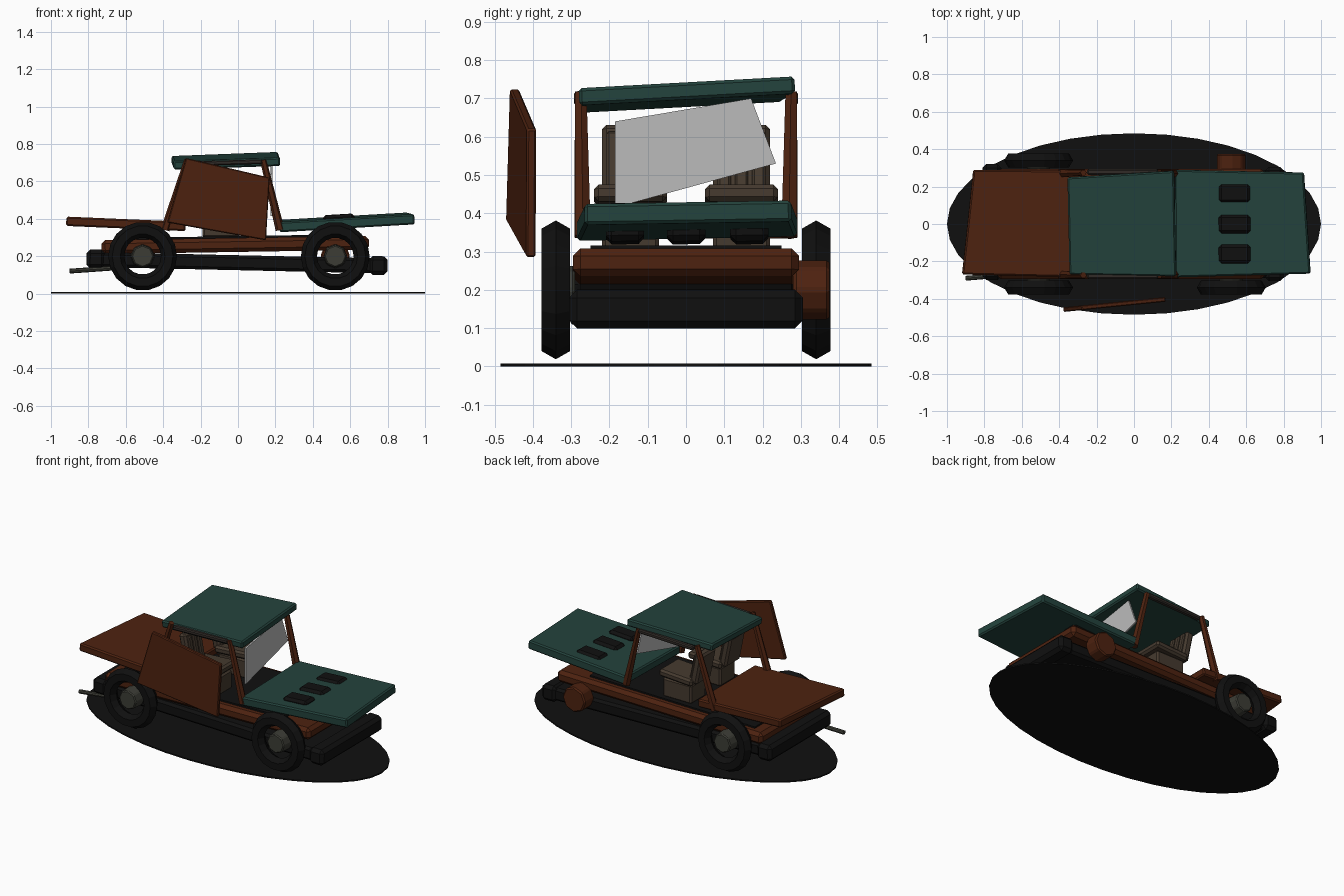
import bpy, bmesh, math
from mathutils import Matrix, Vector, Euler

cube = bpy.data.objects.get("Cube")
if cube:
    bpy.data.objects.remove(cube, do_unlink=True)


def material(name, *rgb):
    m = bpy.data.materials.new(name)
    m.use_nodes = True
    m.diffuse_color = (*rgb, 1)
    bsdf = m.node_tree.nodes["Principled BSDF"]
    bsdf.inputs["Base Color"].default_value = (*rgb, 1)
    bsdf.inputs["Roughness"].default_value = 0.9
    return m


RUST = material("rust", .075, .016, .005)
TEAL = material("faded teal", .017, .056, .046)
BLACK = material("soot black", .005, .005, .005)
METAL = material("dull metal", .045, .046, .036)
SEAT = material("worn seat", .06, .042, .028)
TRIM = material("roof trim", .03, .024, .02)
GLASS = material("clouded glass", .5, .5, .5)


def finish(name, bm, mat, loc=(0, 0, 0), rot=(0, 0, 0), bevel=0):
    bmesh.ops.recalc_face_normals(bm, faces=bm.faces)
    mesh = bpy.data.meshes.new(name)
    bm.to_mesh(mesh)
    bm.free()
    mesh.materials.append(mat)
    ob = bpy.data.objects.new(name, mesh)
    bpy.context.collection.objects.link(ob)
    ob.location, ob.rotation_euler = loc, rot
    if bevel:
        mod = ob.modifiers.new("chamfer", "BEVEL")
        mod.width, mod.segments = bevel, 1
    return ob


def box(name, size, loc, mat, rot=(0, 0, 0), bevel=.01):
    bm = bmesh.new()
    bmesh.ops.create_cube(bm, size=1)
    bmesh.ops.scale(bm, vec=size, verts=bm.verts)
    return finish(name, bm, mat, loc, rot, bevel)


def panel(name, outline, thick, mat, loc=(0, 0, 0), rot=(0, 0, 0), bevel=.008):
    """Flat outline given a thickness centred on its own plane."""
    bm = bmesh.new()
    face = bm.faces.new([bm.verts.new((u, v, -thick / 2)) for u, v in outline])
    ext = bmesh.ops.extrude_face_region(bm, geom=[face])
    top = [g for g in ext["geom"] if isinstance(g, bmesh.types.BMVert)]
    bmesh.ops.translate(bm, vec=(0, 0, thick), verts=top)
    return finish(name, bm, mat, loc, rot, bevel)


def rod(name, a, b, r1, r2, sides, mat, bevel=0):
    """Tapered cylinder from point a to point b."""
    a, b = Vector(a), Vector(b)
    bm = bmesh.new()
    bmesh.ops.create_cone(bm, cap_ends=True, segments=sides, radius1=r1,
                          radius2=r2, depth=(b - a).length)
    rot = (b - a).to_track_quat("Z", "Y").to_euler()
    return finish(name, bm, mat, (a + b) / 2, rot, bevel)


def tyre(name, loc, major=.141, minor=.043, steps=18, sides=6):
    bm = bmesh.new()
    rings = []
    for i in range(steps):
        t = math.tau * i / steps
        ring = []
        for j in range(sides):
            p = math.tau * j / sides
            r = major + minor * math.cos(p)
            ring.append(bm.verts.new((r * math.cos(t), minor * math.sin(p), r * math.sin(t))))
        rings.append(ring)
    for i in range(steps):
        a, b = rings[i], rings[(i + 1) % steps]
        for j in range(sides):
            k = (j + 1) % sides
            bm.faces.new((a[j], a[k], b[k], b[j]))
    return finish(name, bm, BLACK, loc)


# scorched ground patch
steps = 36
panel("ground_stain", [(math.cos(math.tau * i / steps), .485 * math.sin(math.tau * i / steps))
                       for i in range(steps)], .008, BLACK, (0, 0, .004), bevel=0)

# chassis, bumpers and lower body
box("chassis", (1.54, .58, .08), (0, 0, .165), BLACK, (0, .022, 0), .015)
box("front_bumper", (.1, .61, .1), (.75, 0, .15), BLACK, (0, .02, 0), .02)
box("rear_bumper", (.1, .62, .1), (-.76, .01, .185), BLACK, (0, .02, 0), .02)
box("lower_body", (1.43, .59, .075), (-.015, 0, .26), RUST, (0, -.016, 0), .02)
box("cabin_floor", (1.15, .5, .012), (-.08, 0, .3), BLACK, (0, -.016, 0), 0)

# wheels, one lost so its drum is bare
for end, x in (("rear", -.51), ("front", .52)):
    for side, s in (("left", 1), ("right", -1)):
        if end == "front" and s == 1:
            rod("bare_drum", (x, .28, .2), (x, .375, .2), .08, .08, 8, RUST, .008)
            continue
        tyre(f"{end}_{side}_tyre", (x, s * .34, .2))
        rod(f"{end}_{side}_hub", (x, s * .29, .2), (x, s * .372, .2), .065, .06, 8, METAL, .006)

# exhaust pipe
rod("exhaust_pipe", (-.9, -.29, .12), (-.66, -.27, .137), .013, .013, 8, METAL)

# hood with three vent blocks, rear deck and roof
panel("hood", [(.22, .29), (.22, -.285), (.945, -.265), (.91, .275)], .055, TEAL,
      (0, 0, .348), (.02, -.058, 0))
for i, y in enumerate((-.16, 0, .165)):
    box(f"hood_vent_{i + 1}", (.17, .1, .1), (.54, y, .373), BLACK, (.02, -.058, 0), .015)
panel("rear_deck", [(-.86, .29), (-.92, -.27), (-.28, -.285), (-.28, .285)], .05, RUST,
      (0, 0, .347), (0, .043, 0))
panel("roof", [(-.355, .25), (-.345, -.27), (.225, -.28), (.215, .285)], .045, TEAL,
      (0, 0, .712), (.055, -.035, 0))

# pillars and roof rails
for side, s in (("left", 1), ("right", -1)):
    rod(f"front_{side}_pillar", (.225, s * .27, .34), (.135, s * .275, .715), .024, .017, 6, RUST)
    rod(f"rear_{side}_pillar", (-.39, s * .27, .34), (-.27, s * .275, .715), .024, .017, 6, RUST)
    box(f"{side}_roof_rail", (.38, .03, .025), (-.06, s * .278, .7), TRIM, (0, -.03, 0), .006)

# slipped windscreen and door hanging clear of the body
panel("windscreen", [(-.185, .64), (-.185, .415), (.235, .53), (.17, .70)], .01, GLASS,
      (.18, 0, 0), (math.pi / 2, 0, math.pi / 2), 0)
panel("loose_door", [(-.18, .725), (-.28, .38), (.25, .285), (.27, .62)], .025, RUST,
      (-.1, -.43, 0), (math.pi / 2, 0, .1), .005)

# seats
for side, y in (("left", .145), ("right", -.145)):
    box(f"{side}_seat_base", (.2, .15, .12), (-.09, y, .36), SEAT)
    box(f"{side}_seat_cushion", (.23, .19, .045), (-.09, y, .447), SEAT, (0, -.06, 0), .012)
    box(f"{side}_seat_back", (.05, .15, .2), (-.22, y, .53), SEAT, (0, -.2, 0), .012)
    for k in (-1, 0, 1):
        box(f"{side}_seat_rib_{k + 2}", (.02, .035, .17), (-.192, y + k * .045, .53), SEAT,
            (0, -.2, 0), .006)
